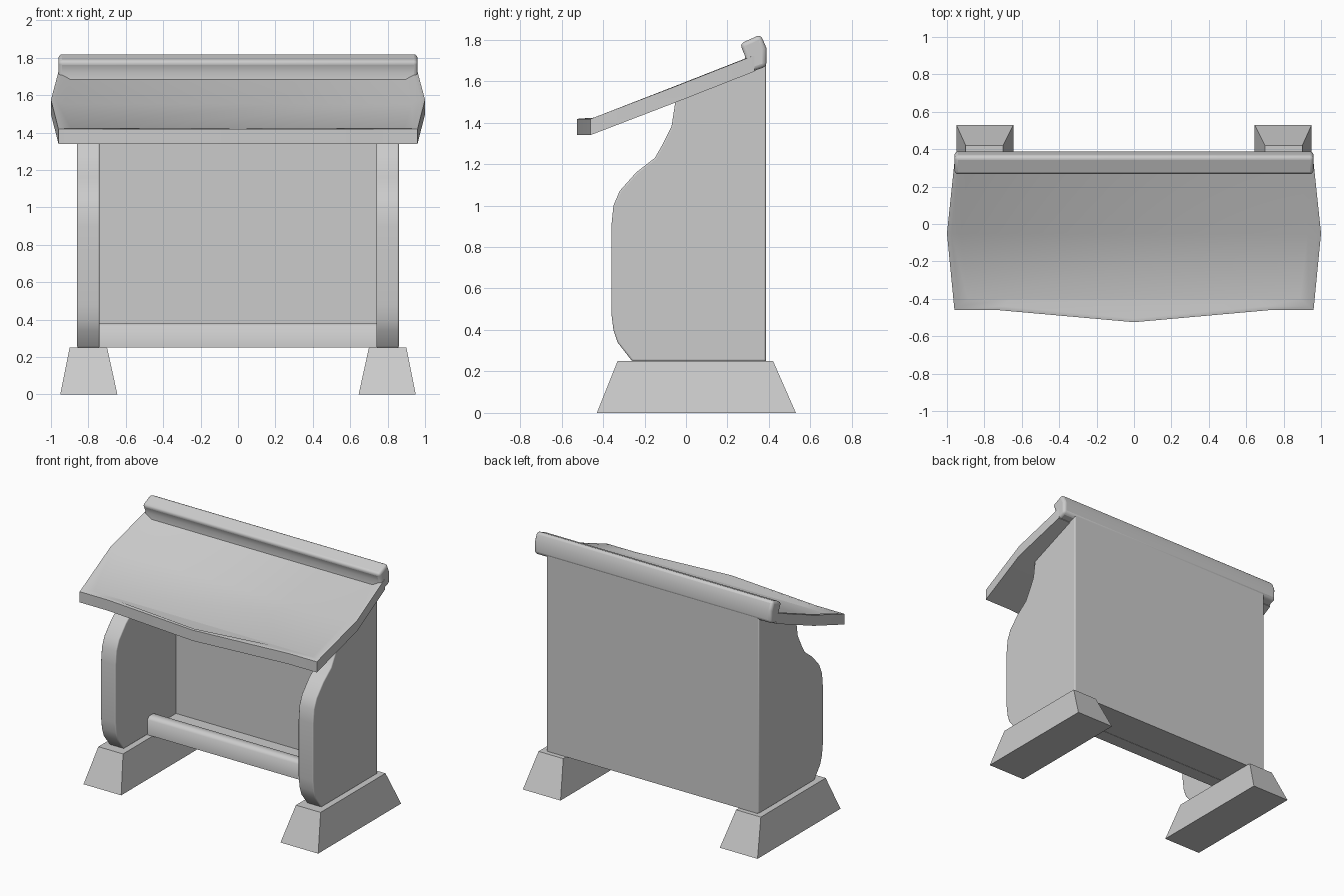
import bpy, bmesh, math

if "Cube" in bpy.data.objects:
    bpy.data.objects.remove(bpy.data.objects["Cube"])


def finish(name, bm, bevel=0.0, angle=45):
    bmesh.ops.recalc_face_normals(bm, faces=bm.faces)
    mesh = bpy.data.meshes.new(name)
    bm.to_mesh(mesh)
    bm.free()
    ob = bpy.data.objects.new(name, mesh)
    bpy.context.collection.objects.link(ob)
    bpy.ops.object.select_all(action='DESELECT')
    bpy.context.view_layer.objects.active = ob
    ob.select_set(True)
    bpy.ops.object.shade_smooth_by_angle(angle=math.radians(angle))
    if bevel:
        mod = ob.modifiers.new("soft_edges", 'BEVEL')
        mod.width, mod.segments, mod.limit_method = bevel, 3, 'ANGLE'
        mod.angle_limit = math.radians(50)
    return ob


def loft(name, a, b, **kw):
    """Closed solid between two matching loops of points."""
    bm = bmesh.new()
    va, vb = [bm.verts.new(p) for p in a], [bm.verts.new(p) for p in b]
    bm.faces.new(va)
    bm.faces.new(vb[::-1])
    n = len(va)
    for i in range(n):
        j = (i + 1) % n
        bm.faces.new((va[i], vb[i], vb[j], va[j]))
    return finish(name, bm, **kw)


def extrude_x(name, profile, x0, x1, **kw):
    return loft(name, [(x0, y, z) for y, z in profile],
                [(x1, y, z) for y, z in profile], **kw)


def rect(x0, x1, y0, y1, z):
    return [(x0, y0, z), (x1, y0, z), (x1, y1, z), (x0, y1, z)]


def under(y):
    return 1.34 + 0.393 * (max(y, -0.45) + 0.45)


# Tapered feet and curved side panels, one pair per side
side = [(-.26, .25), (-.33, .34), (-.35, .40), (-.36, .48), (-.36, .90),
        (-.35, 1.0), (-.32, 1.07), (-.24, 1.16), (-.15, 1.23), (-.11, 1.30),
        (-.07, 1.38), (-.05, 1.51), (.385, 1.68), (.385, .25)]
for s, label in ((-1, "left"), (1, "right")):
    loft(label + "_foot", rect(s * .645, s * .95, -.43, .53, 0),
         rect(s * .70, s * .90, -.33, .42, .25))
    extrude_x(label + "_side_panel", side, s * .74, s * .86, bevel=0.008)

# Back wall and floor
extrude_x("back_wall", [(.34, .25), (.386, .25), (.386, 1.68), (.34, 1.66)], -.85, .85)
extrude_x("floor", [(.04, .252), (.36, .252), (.36, .28), (.04, .28)], -.76, .76)

# Rounded front bar
extrude_x("front_bar", [(.01, .25), (.11, .25), (.11, .35), (.08, .38), (.03, .38), (.01, .36)],
          -.75, .75, angle=60)

# Sloped roof with bowed front and a recessed top
plan = [(0, -.525), (.73, -.46), (.96, -.46), (1.0, -.05), (.96, .33),
        (-.96, .33), (-1.0, -.05), (-.96, -.46), (-.73, -.46)]
bm = bmesh.new()
low = [bm.verts.new((x, y, under(y))) for x, y in plan]
top = [bm.verts.new((x, y, under(y) + .078)) for x, y in plan]
rim, dip = [], []
for x, y in plan:
    sx = (x > 0) - (x < 0)
    fy = .05 if y < -.3 else 0
    for ring, w, h in ((rim, .4, .08), (dip, 1.2, .056)):
        px, py = x - sx * .06 * w, y + fy * w
        ring.append(bm.verts.new((px, py, under(py) + h)))
n = len(plan)
for a, b in ((low, top), (top, rim), (rim, dip)):
    for i in range(n):
        j = (i + 1) % n
        bm.faces.new((a[i], a[j], b[j], b[i]))
for ring in (low, dip):
    # three strips follow the front, middle and back of the slope
    bm.faces.new((ring[7], ring[8], ring[0], ring[1], ring[2]))
    bm.faces.new((ring[7], ring[2], ring[3], ring[6]))
    bm.faces.new((ring[6], ring[3], ring[4], ring[5]))
finish("roof", bm, angle=40)

# Raised rear ridge with rounded ends
ridge = [(.27, 1.63), (.388, 1.67), (.388, 1.76), (.36, 1.825), (.26, 1.78), (.285, 1.72)]
extrude_x("roof_ridge", ridge, -.96, .96, bevel=0.02, angle=50)
